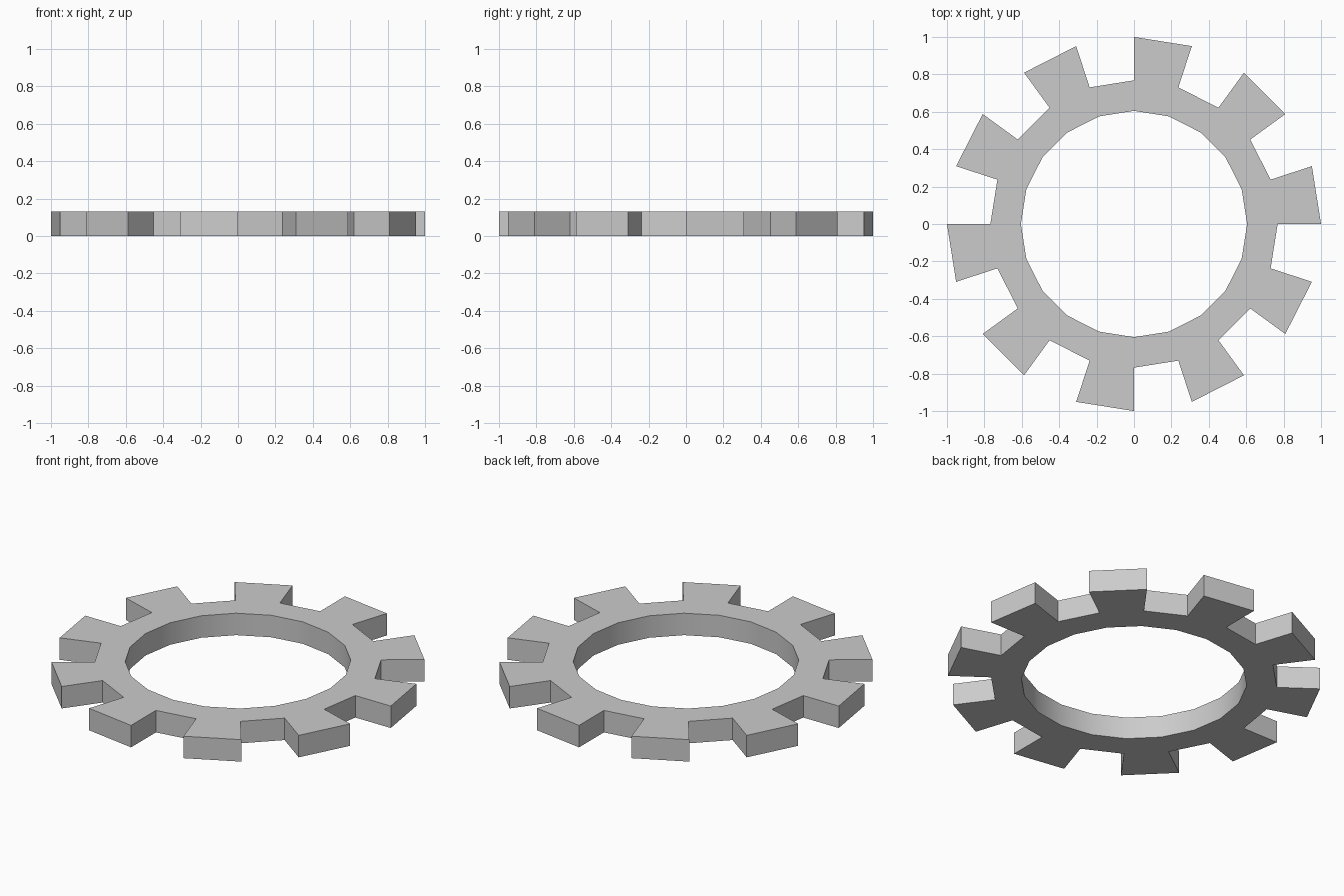
import bpy, bmesh, math

if "Cube" in bpy.data.objects:
    bpy.data.objects.remove(bpy.data.objects["Cube"])

TEETH = 10
SEGS = TEETH * 2          # alternating tooth and gap segments
R_BORE, R_ROOT, R_TIP = 0.605, 0.768, 1.0
HEIGHT = 0.13

bm = bmesh.new()


def ring(radius):
    """One circle of vertices at the base of the gear."""
    return [bm.verts.new((radius * math.cos(math.tau * i / SEGS),
                          radius * math.sin(math.tau * i / SEGS), 0))
            for i in range(SEGS)]


bore, root, tip = ring(R_BORE), ring(R_ROOT), ring(R_TIP)

# Flat profile: a full band, plus a tooth on every second segment
for i in range(SEGS):
    j = (i + 1) % SEGS
    bm.faces.new((bore[i], root[i], root[j], bore[j]))
    if i % 2 == 0:
        bm.faces.new((root[i], tip[i], tip[j], root[j]))

# Raise the profile into a solid
top = bmesh.ops.extrude_face_region(bm, geom=bm.faces[:], use_keep_orig=True)
bmesh.ops.translate(bm, vec=(0, 0, HEIGHT),
                    verts=[g for g in top["geom"] if isinstance(g, bmesh.types.BMVert)])
bmesh.ops.recalc_face_normals(bm, faces=bm.faces[:])

mesh = bpy.data.meshes.new("gear_ring")
bm.to_mesh(mesh)
bm.free()
gear = bpy.data.objects.new("gear_ring", mesh)
bpy.context.collection.objects.link(gear)

# Smooth bore wall, sharp teeth
bpy.context.view_layer.objects.active = gear
gear.select_set(True)
bpy.ops.object.shade_smooth_by_angle(angle=math.radians(30))
